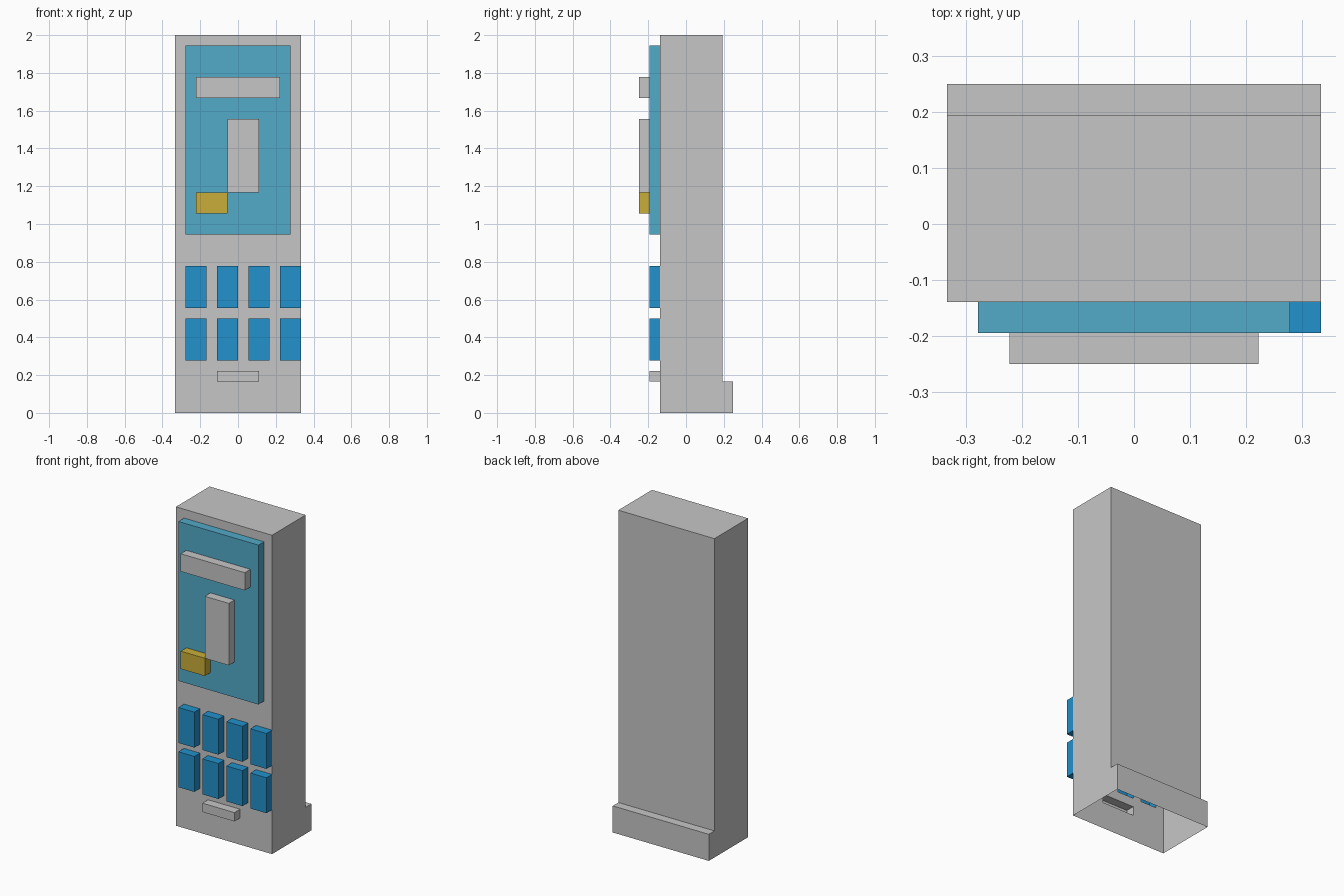
import bpy
import bmesh

cube = bpy.data.objects.get("Cube")
if cube:
    bpy.data.objects.remove(cube, do_unlink=True)

UNIT = 1 / 18  # every part sits on this grid


def material(name, rgb):
    mat = bpy.data.materials.new(name)
    mat.use_nodes = True
    mat.diffuse_color = (*rgb, 1)
    mat.node_tree.nodes["Principled BSDF"].inputs["Base Color"].default_value = (*rgb, 1)
    return mat


grey = material("light grey", (0.565, 0.565, 0.565))
teal = material("screen teal", (0.084, 0.402, 0.584))
blue = material("button blue", (0.016, 0.283, 0.604))
yellow = material("yellow", (0.584, 0.423, 0.041))


def panel_cells(x, z, holes):
    """Split a rectangle at the hole edges and keep the cells outside the holes."""
    xs = sorted({*x, *(v for h in holes for v in h[0])})
    zs = sorted({*z, *(v for h in holes for v in h[1])})
    for a, b in zip(xs, xs[1:]):
        for c, d in zip(zs, zs[1:]):
            if not any(hx[0] <= a and b <= hx[1] and hz[0] <= c and d <= hz[1]
                       for hx, hz in holes):
                yield a, b, c, d


def shell(name, x, y, z, mat, omit=(), front_holes=(), back_holes=()):
    """Thin box whose sides can be left open, with holes where parts join it."""
    bm = bmesh.new()

    def quad(points, flip=False):
        verts = [bm.verts.new([v * UNIT for v in p]) for p in points]
        bm.faces.new(verts[::-1] if flip else verts)

    for side, yy, holes in (("front", y[0], front_holes), ("back", y[1], back_holes)):
        if side not in omit:
            for a, b, c, d in panel_cells(x, z, holes):
                quad([(a, yy, c), (b, yy, c), (b, yy, d), (a, yy, d)], side == "back")
    for side, xx in (("right", x[0]), ("left", x[1])):
        quad([(xx, y[0], z[0]), (xx, y[1], z[0]), (xx, y[1], z[1]), (xx, y[0], z[1])],
             side == "right")
    for side, zz in (("bottom", z[0]), ("top", z[1])):
        if side not in omit:
            quad([(x[0], y[0], zz), (x[1], y[0], zz), (x[1], y[1], zz), (x[0], y[1], zz)],
                 side == "bottom")

    bmesh.ops.remove_doubles(bm, verts=bm.verts[:], dist=1e-5)
    mesh = bpy.data.meshes.new(name)
    bm.to_mesh(mesh)
    bm.free()
    mesh.materials.append(mat)
    bpy.context.collection.objects.link(bpy.data.objects.new(name, mesh))


# Depth layers, front to back
DETAIL, PLATE, BODY, FOOT = (-4.5, -3.5), (-3.5, -2.5), (-2.5, 3.5), (3.5, 4.5)
WIDTH = (-6, 6)

# Footprints of the raised parts (x range, z range)
screen = ((-5, 5), (17, 35))
slot = ((-2, 2), (3, 4))
buttons = [((x, x + 2), (z, z + 4)) for z in (5, 10) for x in (-5, -2, 1, 4)]
header = ((-4, 4), (30, 32))
picture = ((-1, 2), (21, 28))
tag = ((-4, -1), (19, 21))
foot_z = (0, 3)

# Hollow cabinet, open underneath, with its rear foot
shell("cabinet", WIDTH, BODY, (0, 36), grey, {"bottom"},
      [screen, slot, *buttons], [(WIDTH, foot_z)])
shell("rear_foot", WIDTH, FOOT, foot_z, grey, {"bottom", "front"})

# Raised screen and the blocks on it
shell("screen", screen[0], PLATE, screen[1], teal, {"back"}, [header, picture, tag])
for name, part, mat in (("screen_header", header, grey),
                        ("screen_picture", picture, grey),
                        ("screen_tag", tag, yellow)):
    shell(name, part[0], DETAIL, part[1], mat, {"back"})

# Button rows and the slot below them
for i, (bx, bz) in enumerate(buttons, 1):
    shell(f"button_{i}", bx, PLATE, bz, blue, {"back"})
shell("slot", slot[0], PLATE, slot[1], grey, {"back"})
